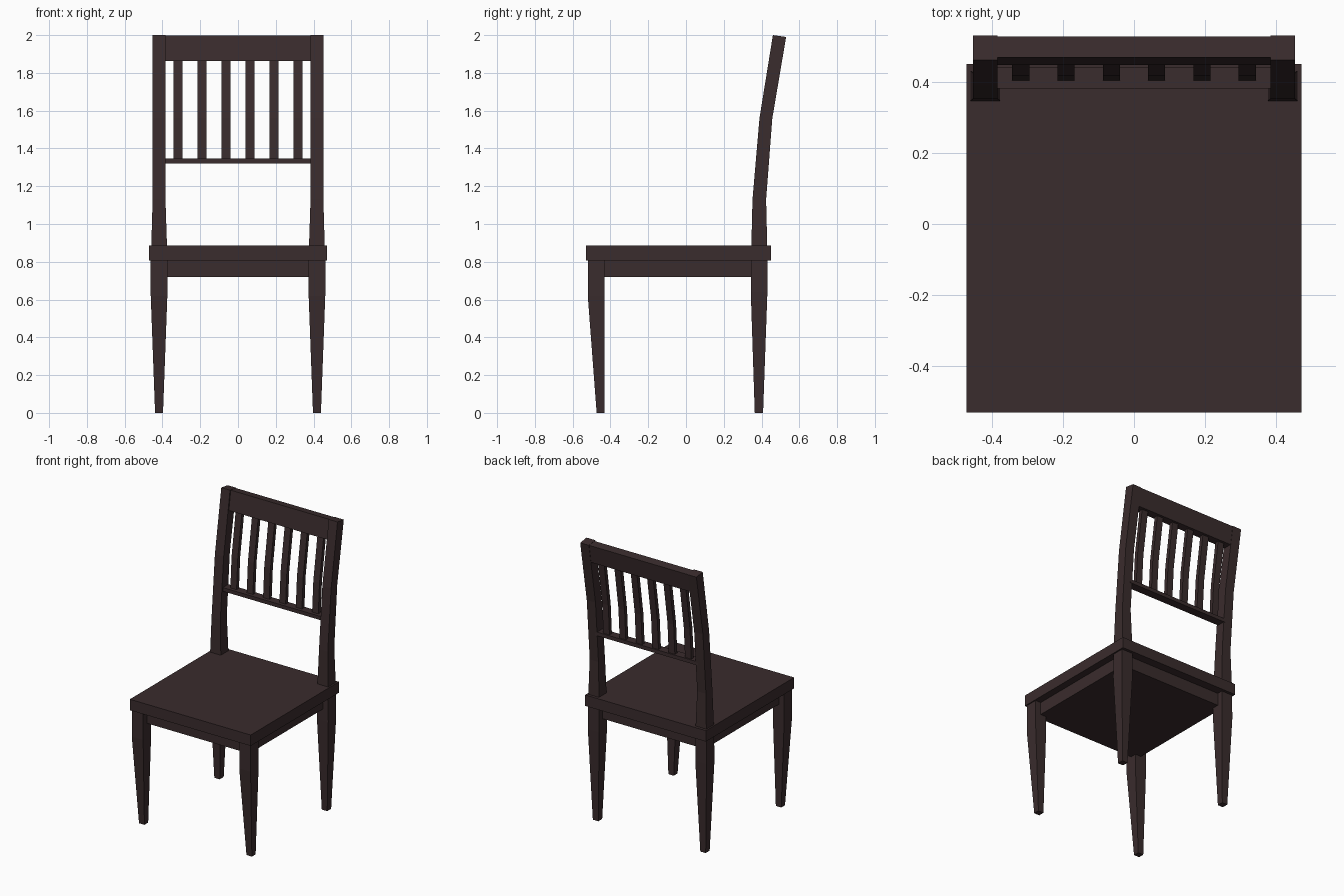
import bpy, bmesh

if "Cube" in bpy.data.objects:
    bpy.data.objects.remove(bpy.data.objects["Cube"])

wood = bpy.data.materials.new("dark brown wood")
wood.diffuse_color = (0.042, 0.025, 0.026, 1)
wood.use_nodes = True
wood.node_tree.nodes["Principled BSDF"].inputs["Base Color"].default_value = wood.diffuse_color


def loft(name, sections, side=1, tilt=0.0):
    """Stack rectangular sections (z, x0, x1, y0, y1); tilt lowers the back edge of the last one."""
    bm = bmesh.new()
    rings = []
    for i, (z, x0, x1, y0, y1) in enumerate(sections):
        drop = tilt if i == len(sections) - 1 else 0
        rings.append([bm.verts.new((side * x, y, zz)) for x, y, zz in
                      ((x0, y0, z), (x1, y0, z), (x1, y1, z - drop), (x0, y1, z - drop))])
    for a, b in zip(rings, rings[1:]):
        for k in range(4):
            n = (k + 1) % 4
            bm.faces.new((a[k], a[n], b[n], b[k]))
    bm.faces.new(rings[0])
    bm.faces.new(rings[-1])
    bmesh.ops.recalc_face_normals(bm, faces=bm.faces)
    mesh = bpy.data.meshes.new(name)
    bm.to_mesh(mesh)
    bm.free()
    mesh.materials.append(wood)
    obj = bpy.data.objects.new(name, mesh)
    bpy.context.collection.objects.link(obj)
    return obj


def box(name, x0, x1, y0, y1, z0, z1):
    return loft(name, [(z0, x0, x1, y0, y1), (z1, x0, x1, y0, y1)])


# seat and the apron block beneath it
box("seat", -0.47, 0.47, -0.53, 0.45, 0.808, 0.885)
box("apron", -0.42, 0.42, -0.475, 0.39, 0.72, 0.81)

for side, label in ((-1, "left"), (1, "right")):
    # front legs taper on the front and both sides
    loft("front_leg_" + label, [
        (0.0, 0.397, 0.439, -0.473, -0.431),
        (0.62, 0.374, 0.462, -0.52, -0.431),
        (0.82, 0.374, 0.462, -0.52, -0.431)], side)
    # back legs run on into the bent back posts
    loft("back_post_" + label, [
        (0.0, 0.397, 0.439, 0.364, 0.408),
        (0.64, 0.374, 0.462, 0.343, 0.431),
        (0.885, 0.376, 0.459, 0.346, 0.43),
        (1.13, 0.384, 0.452, 0.352, 0.424),
        (1.56, 0.384, 0.452, 0.389, 0.457),
        (2.0, 0.384, 0.452, 0.460, 0.53)], side, tilt=0.01)

# back rails
loft("top_rail", [(1.862, -0.4, 0.4, 0.447, 0.507),
                  (1.997, -0.4, 0.4, 0.468, 0.527)], tilt=0.008)
box("lower_rail", -0.4, 0.4, 0.38, 0.44, 1.32, 1.346)

# six slats following the bend of the posts
for i in range(6):
    x = -0.318 + i * 0.1272
    loft("back_slat_%d" % (i + 1), [
        (1.335, x - 0.024, x + 0.024, 0.403, 0.43),
        (1.56, x - 0.024, x + 0.024, 0.417, 0.444),
        (1.88, x - 0.024, x + 0.024, 0.465, 0.492)])
